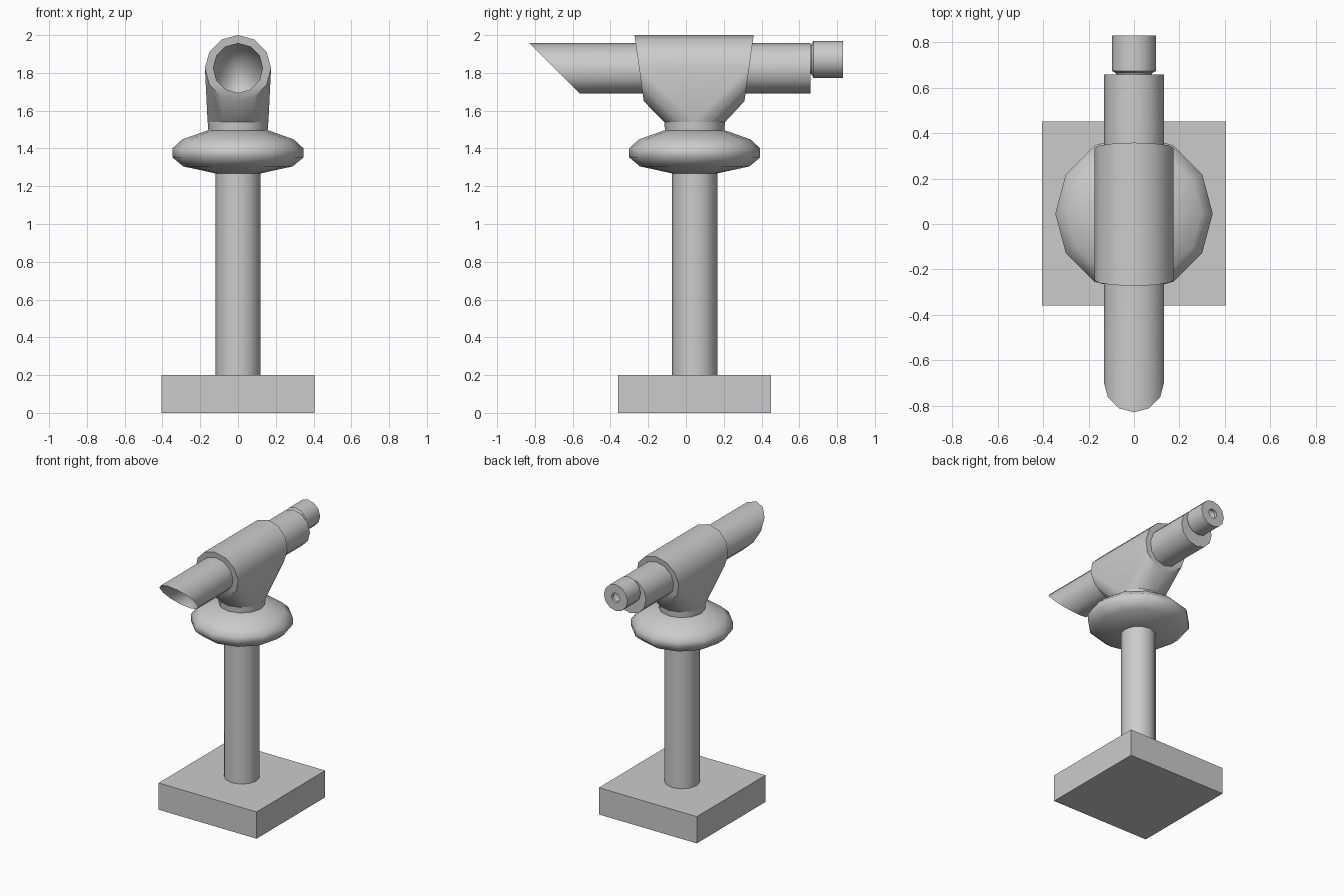
import bpy, bmesh, math
from mathutils import Matrix, Vector

if "Cube" in bpy.data.objects:
    bpy.data.objects.remove(bpy.data.objects["Cube"], do_unlink=True)

GREY = (0.6, 0.6, 0.6, 1)
metal = bpy.data.materials.new("grey_metal")
metal.use_nodes = True
metal.diffuse_color = GREY
metal.node_tree.nodes["Principled BSDF"].inputs["Base Color"].default_value = GREY

SIDES = 12
POST_Y = 0.046      # centre line of stand
TUBE_Z = 1.825      # height of scope axis


def finish(bm, name, angle=40):
    bmesh.ops.recalc_face_normals(bm, faces=bm.faces)
    mesh = bpy.data.meshes.new(name)
    bm.to_mesh(mesh)
    bm.free()
    mesh.materials.append(metal)
    obj = bpy.data.objects.new(name, mesh)
    bpy.context.collection.objects.link(obj)
    bpy.ops.object.select_all(action='DESELECT')
    obj.select_set(True)
    bpy.context.view_layer.objects.active = obj
    bpy.ops.object.shade_smooth_by_angle(angle=math.radians(angle))
    return obj


def circle(r):
    steps = [2 * math.pi * i / SIDES for i in range(SIDES)]
    return [(r * math.cos(a), r * math.sin(a)) for a in steps]


def lathe(bm, profile, place):
    """Loft rings of (radius, height); radius 0 closes the form to a point."""
    rings = []
    for r, h in profile:
        points = circle(r) if r else [(0, 0)]
        rings.append([bm.verts.new(place(u, v, h)) for u, v in points])
    for a, b in zip(rings, rings[1:]):
        for i in range(SIDES):
            j = (i + 1) % SIDES
            quad = [a[i % len(a)], a[j % len(a)], b[j % len(b)], b[i % len(b)]]
            bm.faces.new(list(dict.fromkeys(quad)))
    for ring in (rings[0], rings[-1]):
        if len(ring) > 1:
            bm.faces.new(ring)


def upright(u, v, h):
    return Vector((u, v + POST_Y, h))


def along_scope(u, v, h):
    return Vector((u, h, v + TUBE_Z))


# Square base
bm = bmesh.new()
bmesh.ops.create_cube(bm, size=1, matrix=Matrix.Translation((0, POST_Y, 0.1))
                      @ Matrix.Diagonal((0.81, 0.81, 0.2, 1)))
finish(bm, "base")

# Post
bm = bmesh.new()
lathe(bm, [(0.12, 0.19), (0.12, 1.28)], upright)
finish(bm, "post")

# Rounded collar
bm = bmesh.new()
lathe(bm, [(0.12, 1.268), (0.29, 1.305), (0.347, 1.353), (0.347, 1.4),
           (0.295, 1.448), (0.16, 1.496)], upright)
finish(bm, "collar", 50)

# Neck between collar and housing
bm = bmesh.new()
lathe(bm, [(0.156, 1.48), (0.161, 1.545)], upright)
finish(bm, "neck")

# Housing: sleeve with sloping ends, tapering down to the neck
bm = bmesh.new()
for u, v in circle(0.175):
    for end in (-1, 1):
        y = POST_Y - 0.003 + end * (0.291 + 0.14 * v)
        bm.verts.new(along_scope(u, v, y))
for u, v in circle(0.161):
    bm.verts.new(upright(u, v, 1.54))
hull = bmesh.ops.convex_hull(bm, input=bm.verts)
bmesh.ops.delete(bm, geom=[g for g in hull["geom_interior"]
                           if isinstance(g, bmesh.types.BMVert)], context='VERTS')
bmesh.ops.dissolve_limit(bm, angle_limit=0.01, verts=bm.verts, edges=bm.edges)
finish(bm, "housing")

# Scope tube: slanted hooded front with a hollow lens opening
bm = bmesh.new()


def slanted(u, v, h):
    slope = v if h < -0.6 else 0
    return along_scope(u, v, h - slope)


lathe(bm, [(0, -0.5), (0.133, -0.697), (0.133, 0.66)], slanted)
finish(bm, "scope_tube")

# Eyepiece with a small viewing hole
bm = bmesh.new()
lathe(bm, [(0.075, 0.65), (0.08, 0.665), (0.098, 0.675), (0.098, 0.83),
           (0.034, 0.83), (0.034, 0.81), (0, 0.79)],
      lambda u, v, h: along_scope(u, v + 0.047, h))
finish(bm, "eyepiece")
